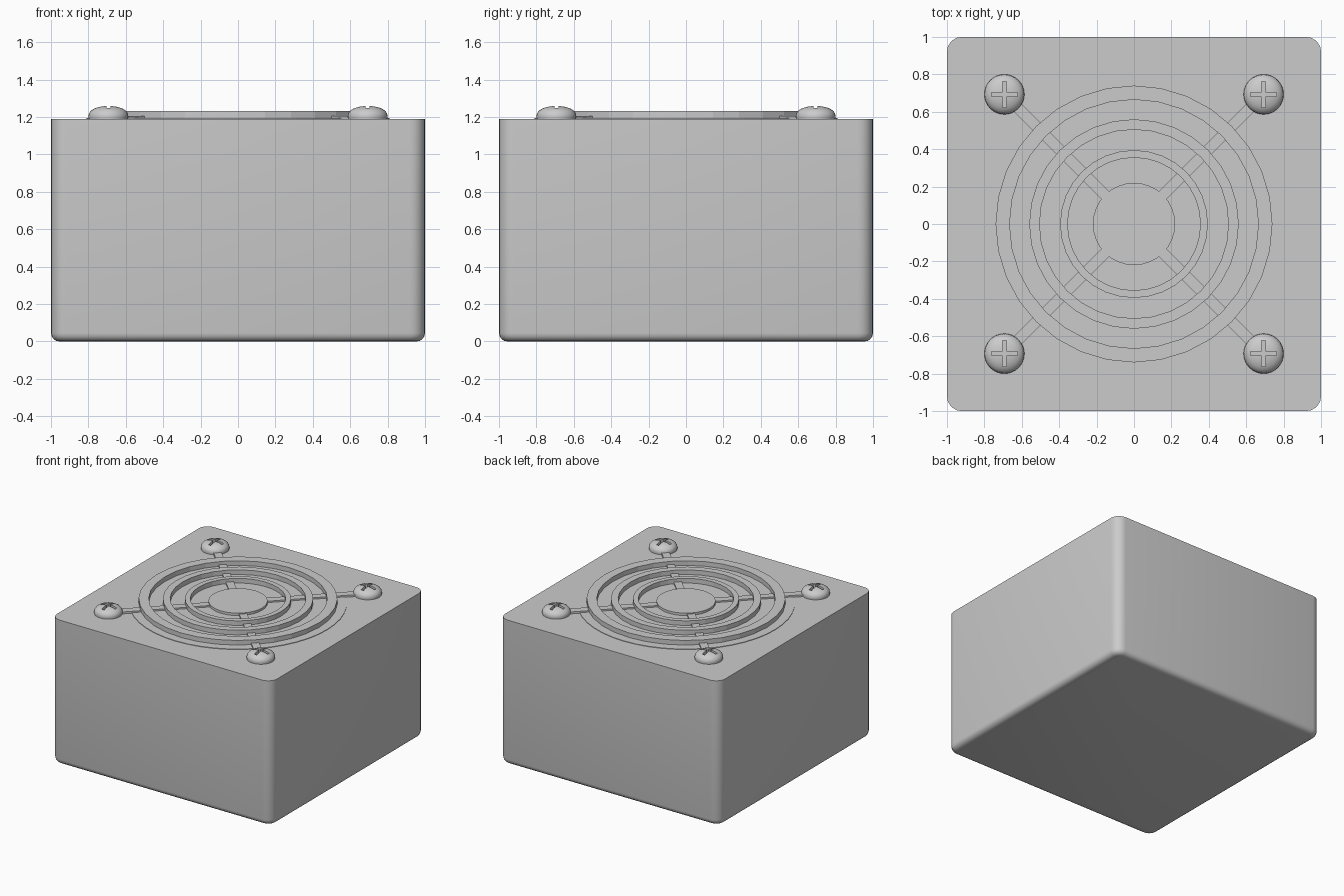
import bpy, bmesh, math
from mathutils import Matrix

if "Cube" in bpy.data.objects:
    bpy.data.objects.remove(bpy.data.objects["Cube"])

TOP = 1.19      # height of the case top
S = 0.693       # screw offset from centre


def finish(name, bm, angle=None):
    bmesh.ops.remove_doubles(bm, verts=bm.verts, dist=1e-5)
    bmesh.ops.recalc_face_normals(bm, faces=bm.faces)
    me = bpy.data.meshes.new(name)
    bm.to_mesh(me)
    bm.free()
    ob = bpy.data.objects.new(name, me)
    bpy.context.collection.objects.link(ob)
    if angle:
        smooth(ob, angle)
    return ob


def smooth(ob, angle):
    bpy.ops.object.select_all(action='DESELECT')
    ob.select_set(True)
    bpy.context.view_layer.objects.active = ob
    bpy.ops.object.shade_smooth_by_angle(angle=math.radians(angle))


def lathe(name, profile, sides, closed=False, angle=None):
    bm = bmesh.new()
    rows = []
    for i in range(sides):
        a = 2 * math.pi * i / sides
        rows.append([bm.verts.new((r * math.cos(a), r * math.sin(a), z)) for r, z in profile])
    n = len(profile)
    for i in range(sides):
        p, q = rows[i], rows[(i + 1) % sides]
        for j in range(n if closed else n - 1):
            k = (j + 1) % n
            bm.faces.new((p[j], q[j], q[k], p[k]))
    if not closed:
        bm.faces.new([r[0] for r in rows])
        bm.faces.new([r[-1] for r in rows])
    return finish(name, bm, angle)


def add_box(bm, size, loc, rot=0):
    m = (Matrix.Rotation(rot, 4, 'Z') @ Matrix.Translation(loc)
         @ Matrix.Diagonal((*size, 1)))
    return bmesh.ops.create_cube(bm, size=1, matrix=m)


# Case: rounded upright edges and bottom, sharp top
bm = bmesh.new()
add_box(bm, (2, 2, TOP), (0, 0, TOP / 2))
edges = [e for e in bm.edges if abs(e.verts[0].co.z - e.verts[1].co.z) > 0.1]
bmesh.ops.bevel(bm, geom=edges, offset=0.08, segments=5, profile=0.5, affect='EDGES')
edges = [e for e in bm.edges if all(v.co.z < 0.001 for v in e.verts)]
bmesh.ops.bevel(bm, geom=edges, offset=0.045, segments=4, profile=0.5, affect='EDGES')
finish("case", bm, 35)

# Shallow round pad under the grille
lathe("grille_base", [(0.81, TOP - 0.02), (0.81, TOP + 0.004)], 48)

# Concentric grille rings and centre disc
for i, (r0, r1) in enumerate([(0.665, 0.74), (0.505, 0.56), (0.355, 0.395)]):
    z0, z1 = TOP - 0.01, 1.232
    lathe(f"grille_ring_{i + 1}", [(r0, z0), (r1, z0), (r1, z1), (r0, z1)], 32, closed=True)
lathe("grille_hub", [(0.22, TOP - 0.01), (0.22, 1.214)], 32)

# Diagonal spokes running out to the screws
bm = bmesh.new()
for k in range(4):
    add_box(bm, (0.75, 0.06, 0.025), (0.575, 0, TOP + 0.0035), math.pi / 4 + k * math.pi / 2)
finish("grille_spokes", bm)

# Cross-shaped cutter for the screw drive
L, W = 0.07, 0.011
outline = [(L, -W), (L, W), (W, W), (W, L), (-W, L), (-W, W),
           (-L, W), (-L, -W), (-W, -W), (-W, -L), (W, -L), (W, -W)]
bm = bmesh.new()
face = bm.faces.new([bm.verts.new((x, y, 1.225)) for x, y in outline])
ext = bmesh.ops.extrude_face_region(bm, geom=[face])
for v in ext["geom"]:
    if isinstance(v, bmesh.types.BMVert):
        v.co.z = 1.3
cutter = finish("drive_cutter", bm)

# Domed screw head, cut once and copied to the four corners
head = [(0.103, TOP - 0.01), (0.107, TOP + 0.012), (0.104, 1.219), (0.093, 1.234),
        (0.074, 1.246), (0.05, 1.254), (0.025, 1.258), (0.008, 1.259)]
screw = lathe("screw", head, 32)
mod = screw.modifiers.new("drive", 'BOOLEAN')
mod.operation = 'DIFFERENCE'
mod.solver = 'EXACT'
mod.object = cutter
bpy.context.view_layer.objects.active = screw
screw.select_set(True)
bpy.ops.object.modifier_apply(modifier=mod.name)
bpy.data.objects.remove(cutter)
smooth(screw, 40)
for i, (x, y) in enumerate([(S, S), (-S, S), (-S, -S), (S, -S)]):
    ob = screw if i == 0 else screw.copy()
    if i:
        bpy.context.collection.objects.link(ob)
    ob.name = f"screw_{i + 1}"
    ob.location = (x, y, 0)
